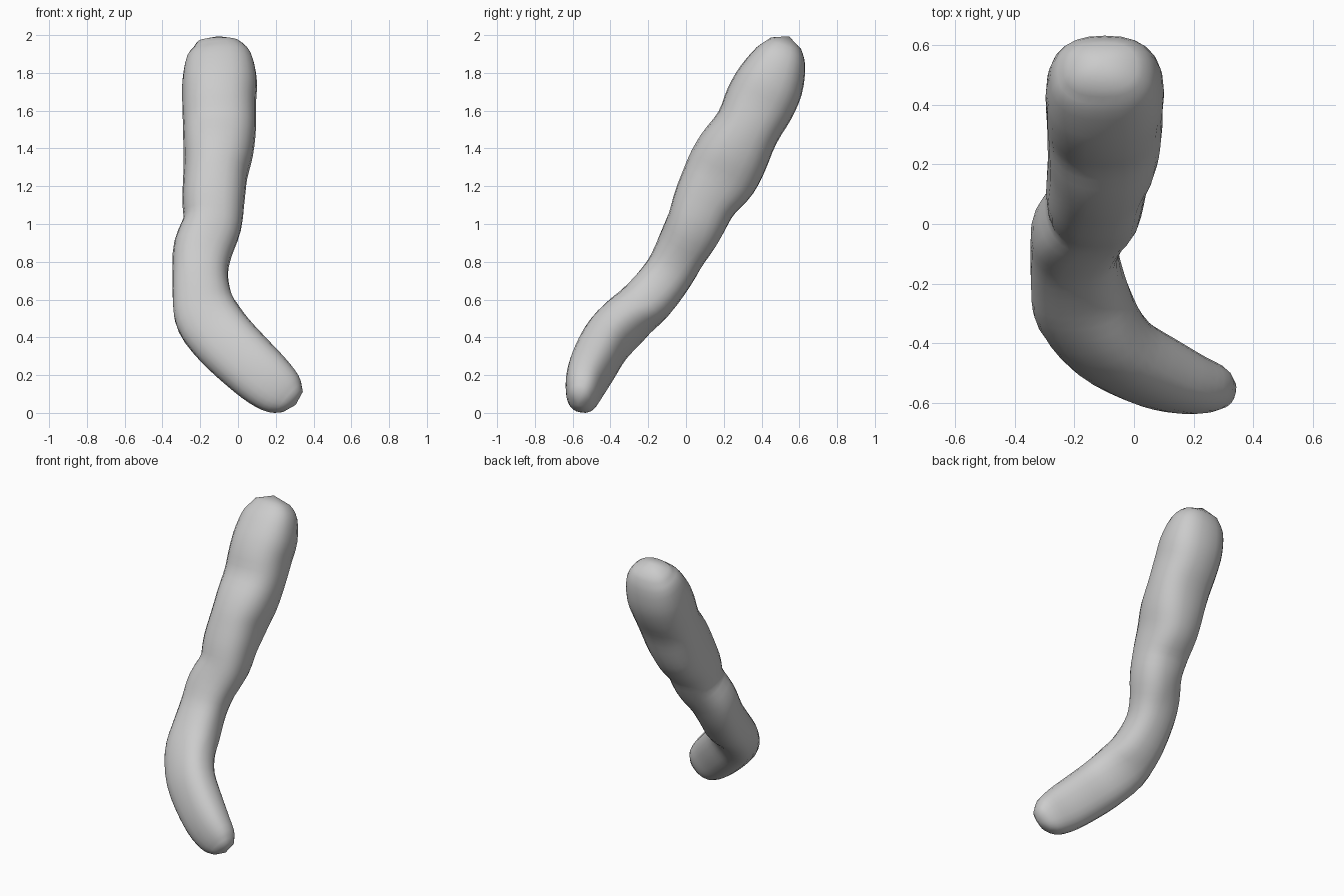
import bpy, bmesh, math
from mathutils import Vector

cube = bpy.data.objects.get("Cube")
if cube:
    bpy.data.objects.remove(cube, do_unlink=True)

SIDES = 24
STEPS = 3

# Plain grey skin
grey = bpy.data.materials.new("light grey")
grey.use_nodes = True
colour = (0.6, 0.6, 0.6, 1)
grey.diffuse_color = colour
grey.node_tree.nodes["Principled BSDF"].inputs["Base Color"].default_value = colour

# Centre line and girth of the limb, top to tip: x, y, z, half width, half depth
SECTIONS = [
    (-.105, .53, 1.957, .115, .085),
    (-.10, .503, 1.885, .172, .138),
    (-.097, .45, 1.76, .197, .179),
    (-.10, .39, 1.64, .195, .187),
    (-.098, .325, 1.51, .193, .175),
    (-.105, .25, 1.38, .185, .195),
    (-.12, .185, 1.26, .17, .197),
    (-.13, .105, 1.13, .165, .17),
    (-.137, .05, 1.0, .156, .153),
    (-.185, -.02, .87, .157, .138),
    (-.2, -.09, .74, .147, .132),
    (-.19, -.19, .61, .156, .135),
    (-.16, -.30, .505, .172, .128),
    (-.075, -.412, .39, .17, .124),
    (.05, -.486, .265, .163, .12),
    (.155, -.53, .17, .152, .106),
    (.24, -.55, .102, .126, .086),
    (.285, -.565, .063, .08, .058),
]
TOP = Vector((-.105, .545, 1.994))
TIP = Vector((.305, -.573, .042))


def flowing(points):
    """Add sections in between along a smooth curve through the given ones."""
    rows = [Vector(p) for p in points]
    rows = [rows[0] * 2 - rows[1]] + rows + [rows[-1] * 2 - rows[-2]]
    result = []
    for a, b, c, d in zip(rows, rows[1:], rows[2:], rows[3:]):
        for k in range(STEPS):
            t = k / STEPS
            bend = (a * 2 - b * 5 + c * 4 - d) * t * t + (b * 3 - a - c * 3 + d) * t ** 3
            result.append(b + ((c - a) * t + bend) / 2)
    return result + [rows[-2]]


def rounded(value):
    """Fill out a circle coordinate towards a softly squared section."""
    return math.copysign(abs(value) ** .83, value)


def ring(bm, centre, along, wide, deep):
    """Soft oblong section square to the centre line."""
    side = along.cross(Vector((0, 1, 0))).normalized()
    front = along.cross(side)
    verts = []
    for i in range(SIDES):
        a = math.tau * i / SIDES
        offset = side * wide * rounded(math.cos(a)) + front * deep * rounded(math.sin(a))
        verts.append(bm.verts.new(centre + offset))
    return verts


# Bent limb, skinned section by section and closed with rounded ends
bm = bmesh.new()
sections = flowing(SECTIONS)
centres = [TOP] + [Vector(s[:3]) for s in sections] + [TIP]
rings = []
for i, s in enumerate(sections, 1):
    along = (centres[i + 1] - centres[i - 1]).normalized()
    rings.append(ring(bm, centres[i], along, s[3], s[4]))
for r, s in zip(rings, rings[1:]):
    for i in range(SIDES):
        j = (i + 1) % SIDES
        bm.faces.new((r[i], r[j], s[j], s[i]))
for point, r in ((TOP, rings[0]), (TIP, rings[-1])):
    pole = bm.verts.new(point)
    for i in range(SIDES):
        bm.faces.new((pole, r[i], r[(i + 1) % SIDES]))
bmesh.ops.recalc_face_normals(bm, faces=bm.faces[:])

mesh = bpy.data.meshes.new("bent_limb")
bm.to_mesh(mesh)
bm.free()
mesh.materials.append(grey)
limb = bpy.data.objects.new("bent_limb", mesh)
bpy.context.collection.objects.link(limb)
bpy.context.view_layer.objects.active = limb
limb.select_set(True)
bpy.ops.object.shade_smooth_by_angle(angle=math.radians(50))
